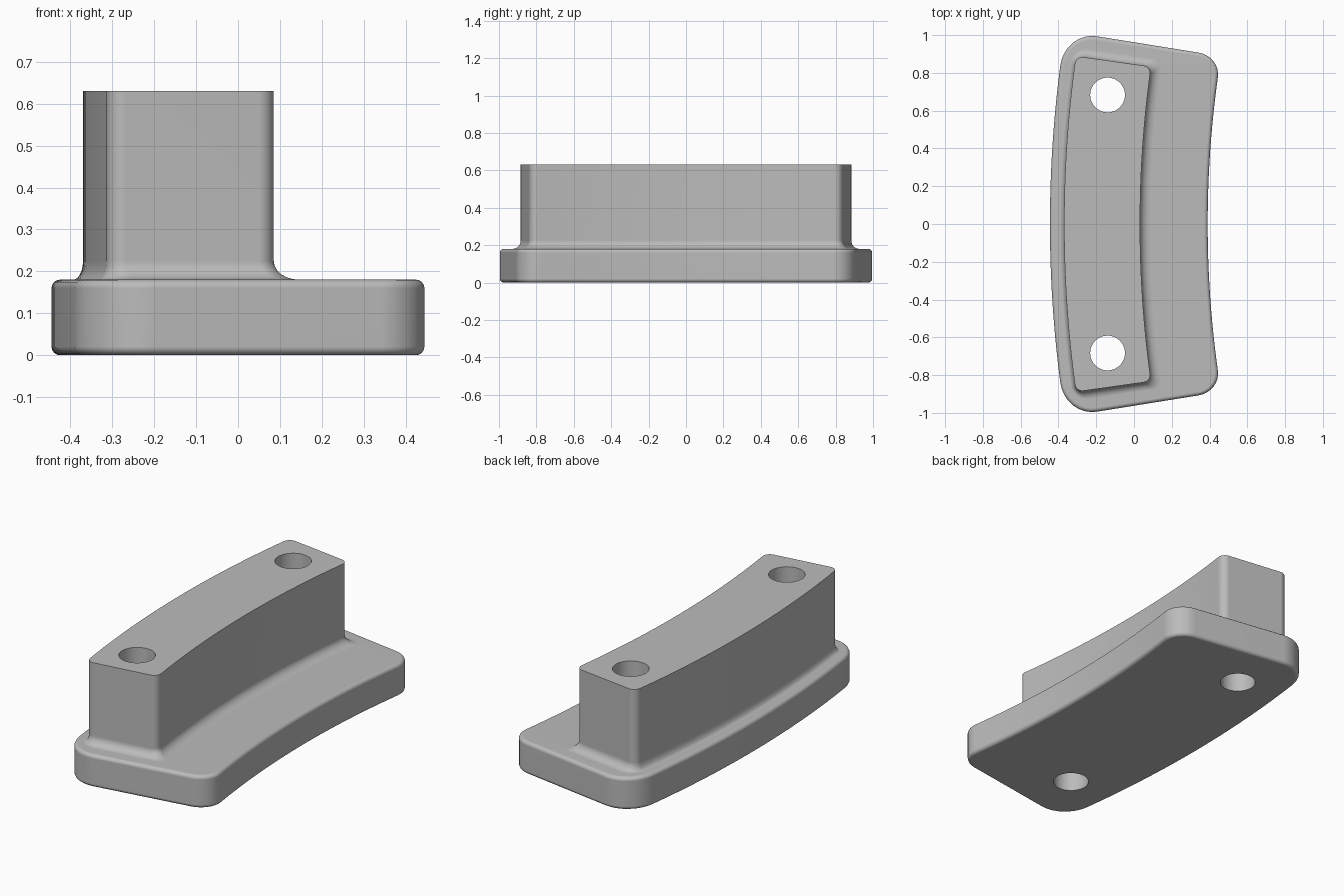
import bpy, bmesh, math
from mathutils import Vector

cube = bpy.data.objects.get("Cube")
if cube:
    bpy.data.objects.remove(cube, do_unlink=True)

BEND = 6.0      # x of the centre that both curved walls share
ARC = 8         # steps per rounded corner
SIDE = 24       # steps along each curved wall


def bend(u, s, z):
    """Wrap a flat point (u across, s along) around the bend centre."""
    a = s / BEND
    r = BEND - u
    return Vector((BEND - r * math.cos(a), r * math.sin(a), z))


def ring(outer, inner, half, r_out, r_in, z):
    """Rounded curved outline; every ring has the same point count."""
    pts = []
    corners = [(inner - r_in, half - r_in, r_in, 0),
               (outer + r_out, half - r_out, r_out, 90),
               (outer + r_out, r_out - half, r_out, 180),
               (inner - r_in, r_in - half, r_in, 270)]
    for i, (cu, cs, r, start) in enumerate(corners):
        for k in range(ARC + 1):
            t = math.radians(start + 90 * k / ARC)
            pts.append((cu + r * math.cos(t), cs + r * math.sin(t)))
        if i in (1, 3):     # subdivide the long walls so they curve
            u, s = pts[-1]
            for k in range(1, SIDE):
                pts.append((u, s - 2 * s * k / SIDE))
    return [bend(u, s, z) for u, s in pts]


def base_ring(inset, z):
    return ring(-0.445 + inset, 0.39 - inset, 0.954 - inset,
                0.17 - inset, 0.12 - inset, z)


def post_ring(flare, z):
    """Flare widens the foot: wide inside, medium at ends, narrow outside."""
    return ring(-0.37 - 0.024 * flare, 0.032 + 0.055 * flare,
                0.84 + 0.045 * flare, 0.04 + 0.05 * flare, 0.04, z)


# Stack of outlines: rounded base, flared fillet, straight post
EDGE, TOP, FILLET, HEIGHT, STEPS = 0.02, 0.18, 0.045, 0.63, 6
quarter = [math.pi / 2 * k / STEPS for k in range(STEPS + 1)]
rings = [base_ring(EDGE * (1 - math.sin(t)), EDGE * (1 - math.cos(t))) for t in quarter]
rings += [base_ring(EDGE * (1 - math.cos(t)), TOP - EDGE * (1 - math.sin(t))) for t in quarter]
rings += [post_ring(1 - math.sin(t), TOP + FILLET * (1 - math.cos(t))) for t in quarter]
rings.append(post_ring(0, HEIGHT))

bm = bmesh.new()
loops = [[bm.verts.new(p) for p in r] for r in rings]
n = len(loops[0])
for low, high in zip(loops, loops[1:]):
    for i in range(n):
        j = (i + 1) % n
        bm.faces.new((low[i], low[j], high[j], high[i]))
bm.faces.new(loops[0][::-1])
bm.faces.new(loops[-1])
bmesh.ops.recalc_face_normals(bm, faces=bm.faces)
mesh = bpy.data.meshes.new("curved_bracket")
bm.to_mesh(mesh)
bm.free()
bracket = bpy.data.objects.new("curved_bracket", mesh)
bpy.context.collection.objects.link(bracket)

# Plain grey material
grey = bpy.data.materials.new("plain_grey")
grey.use_nodes = True
colour = (0.5, 0.5, 0.5, 1)
grey.diffuse_color = colour
grey.node_tree.nodes["Principled BSDF"].inputs["Base Color"].default_value = colour
mesh.materials.append(grey)

# Two vertical bolt holes through post and base
for side in (-1, 1):
    bpy.ops.mesh.primitive_cylinder_add(vertices=48, radius=0.092, depth=2,
                                        location=(-0.14, 0.683 * side, 0.3))
    cutter = bpy.context.object
    cutter.name = "hole_cutter"
    cutter.hide_render = True
    cutter.data.materials.append(grey)
    hole = bracket.modifiers.new("bolt_hole", 'BOOLEAN')
    hole.operation = 'DIFFERENCE'
    hole.solver = 'EXACT'
    hole.object = cutter
    bpy.context.view_layer.objects.active = bracket
    bpy.ops.object.modifier_apply(modifier=hole.name)
    bpy.data.objects.remove(cutter, do_unlink=True)

# Smooth rounds with crisp rims
bpy.ops.object.select_all(action='DESELECT')
bracket.select_set(True)
bpy.context.view_layer.objects.active = bracket
bpy.ops.object.shade_smooth_by_angle(angle=math.radians(35))
weighted = bracket.modifiers.new("clean_shading", 'WEIGHTED_NORMAL')
weighted.keep_sharp = True
